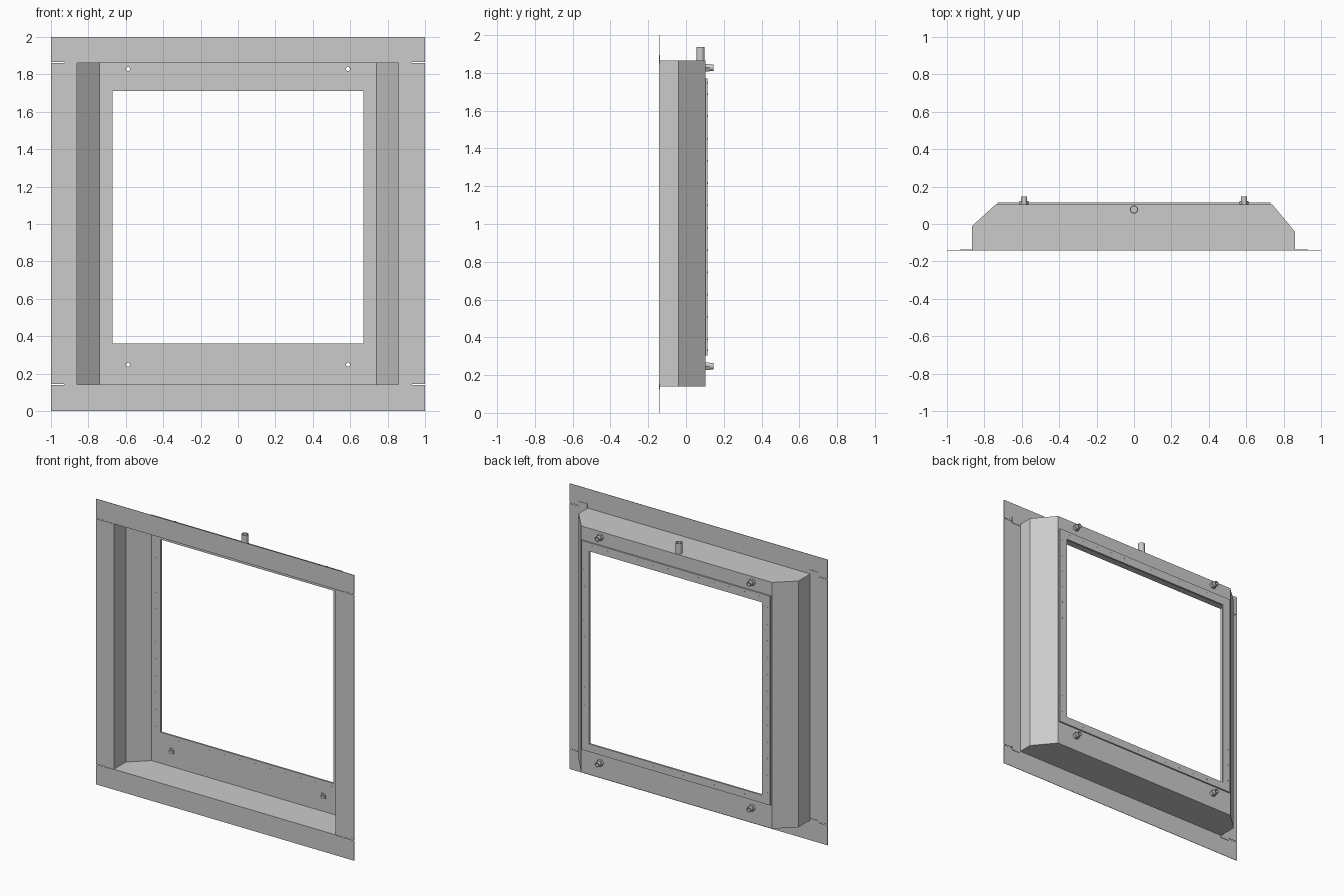
import bpy
import bmesh
from math import cos, sin, pi, radians
from mathutils import Matrix

if "Cube" in bpy.data.objects:
    bpy.data.objects.remove(bpy.data.objects["Cube"])

metal = bpy.data.materials.new("grey sheet metal")
metal.use_nodes = True
GREY = (0.6, 0.6, 0.6, 1.0)
metal.diffuse_color = GREY
metal.node_tree.nodes["Principled BSDF"].inputs["Base Color"].default_value = GREY

FRONT, BACK, SHEET = -0.1425, 0.104, 0.003
BOTTOM, TOP = 0.14, 1.865
WINDOW = (-0.67, 0.67, 0.36, 1.71)
BEND = 0.74
LEFT_WALL = [(0.86, FRONT), (0.86, -0.04), (BEND, BACK)]
RIGHT_WALL = [(-0.865, FRONT), (-0.865, -0.01), (-BEND, BACK)]


def finish(name, bm):
    bmesh.ops.recalc_face_normals(bm, faces=bm.faces)
    mesh = bpy.data.meshes.new(name)
    bm.to_mesh(mesh)
    bm.free()
    mesh.materials.append(metal)
    obj = bpy.data.objects.new(name, mesh)
    bpy.context.collection.objects.link(obj)
    return obj


def activate(obj):
    bpy.ops.object.select_all(action='DESELECT')
    obj.select_set(True)
    bpy.context.view_layer.objects.active = obj


def box(name, x0, x1, y0, y1, z0, z1):
    bm = bmesh.new()
    place = Matrix.Translation(((x0 + x1) / 2, (y0 + y1) / 2, (z0 + z1) / 2))
    size = Matrix.Diagonal((x1 - x0, y1 - y0, z1 - z0, 1))
    bmesh.ops.create_cube(bm, size=1, matrix=place @ size)
    return finish(name, bm)


def prism(name, outline, z0, z1):
    bm = bmesh.new()
    face = bm.faces.new([bm.verts.new((x, y, z0)) for x, y in outline])
    grown = bmesh.ops.extrude_face_region(bm, geom=[face], use_keep_orig=True)
    for v in grown["geom"]:
        if isinstance(v, bmesh.types.BMVert):
            v.co.z = z1
    return finish(name, bm)


def bridge(bm, loops):
    # closed ring of quads through successive vertex loops
    for a, b in zip(loops, loops[1:] + loops[:1]):
        n = len(a)
        for i in range(n):
            j = (i + 1) % n
            bm.faces.new((a[i], a[j], b[j], b[i]))


def frame(name, outer, inner, y0, y1):
    bm = bmesh.new()
    loops = []
    for (x0, x1, z0, z1), y in ((outer, y0), (outer, y1), (inner, y1), (inner, y0)):
        corners = ((x0, z0), (x1, z0), (x1, z1), (x0, z1))
        loops.append([bm.verts.new((x, y, z)) for x, z in corners])
    bridge(bm, loops)
    return finish(name, bm)


def tube(name, location, outer, inner, length, sides=20, along_y=True):
    bm = bmesh.new()
    loops = []
    for r, h in ((outer, 0), (outer, length), (inner, length), (inner, 0)):
        angles = [2 * pi * i / sides for i in range(sides)]
        loops.append([bm.verts.new((r * cos(a), r * sin(a), h)) for a in angles])
    bridge(bm, loops)
    turn = Matrix.Rotation(radians(-90 if along_y else 0), 4, 'X')
    bm.transform(Matrix.Translation(location) @ turn)
    obj = finish(name, bm)
    if sides > 6:
        activate(obj)
        bpy.ops.object.shade_smooth_by_angle(angle=radians(35))
    return obj


# Front flange: full-width strips above and below, side strips between them
box("top_flange", -1, 1, FRONT, FRONT + SHEET, TOP, 2)
box("bottom_flange", -1, 1, FRONT, FRONT + SHEET, 0, BOTTOM)
box("left_flange", 0.86, 1, FRONT, FRONT + SHEET, BOTTOM + 0.004, TOP - 0.004)
box("right_flange", -1, -0.865, FRONT, FRONT + SHEET, BOTTOM + 0.004, TOP - 0.004)

# Corner tabs tucked behind the flange seams
for side, sign in (("left", 1), ("right", -1)):
    x0, x1 = sorted((sign * 0.862, sign * 0.93))
    for level, z in (("top", TOP), ("bottom", BOTTOM)):
        box(f"{side}_{level}_tab", x0, x1, FRONT + SHEET, FRONT + 2 * SHEET,
            z - 0.015, z + 0.03 if z == TOP else z + 0.015)

# Folded side walls
for name, wall, t in (("left_wall", LEFT_WALL, -SHEET), ("right_wall", RIGHT_WALL, SHEET)):
    inside = [(x + t, y) for x, y in reversed(wall)]
    prism(name, wall + inside, BOTTOM, TOP)

# Top and bottom plates follow the folded outline
outline = LEFT_WALL + RIGHT_WALL[::-1]
prism("top_plate", outline, TOP - SHEET, TOP)
prism("bottom_plate", outline, BOTTOM, BOTTOM + SHEET)

# Back panel, drilled for the fittings
panel = frame("back_panel", (-BEND, BEND, BOTTOM, TOP), WINDOW, BACK - SHEET, BACK)
fittings = [(x, z) for x in (-0.588, 0.588) for z in (0.248, 1.828)]
for x, z in fittings:
    bm = bmesh.new()
    bmesh.ops.create_cone(bm, cap_ends=True, segments=20, radius1=0.012, radius2=0.012,
                          depth=0.1, matrix=Matrix.Translation((x, BACK, z))
                          @ Matrix.Rotation(pi / 2, 4, 'X'))
    cutter = finish("hole_cutter", bm)
    cutter.hide_render = True
    cut = panel.modifiers.new("hole", 'BOOLEAN')
    cut.operation = 'DIFFERENCE'
    cut.solver = 'EXACT'
    cut.object = cutter
    activate(panel)
    bpy.ops.object.modifier_apply(modifier=cut.name)
    bpy.data.objects.remove(cutter)

# Retaining frame around the window
frame("retaining_frame", (-0.73, 0.73, 0.305, 1.77), WINDOW, BACK, BACK + 0.01)

# Threaded fittings with nuts on both sides of the panel
for x, z in fittings:
    tube("fitting_nut", (x, BACK, z), 0.023, 0.012, 0.02, sides=6)
    tube("fitting_sleeve", (x, BACK - 0.008, z), 0.017, 0.011, 0.0505)
    tube("fitting_collar", (x, BACK - 0.01, z), 0.023, 0.012, 0.008)

# Rivets round the frame
spots = []
for i in range(12):
    step = 0.118 * i
    spots += [(-0.65 + step, z) for z in (0.332, 1.748)]
    spots += [(x, 0.39 + step) for x in (-0.71, 0.71)]
for x, z in spots:
    bm = bmesh.new()
    bmesh.ops.create_cone(bm, cap_ends=True, segments=8, radius1=0.004, radius2=0.004,
                          depth=0.016, matrix=Matrix.Translation((x, BACK + 0.0035, z))
                          @ Matrix.Rotation(pi / 2, 4, 'X'))
    finish("rivet", bm)

# Upright pipe stub on the top plate
tube("top_pipe", (0, 0.077, TOP), 0.022, 0.017, 0.073, along_y=False)
